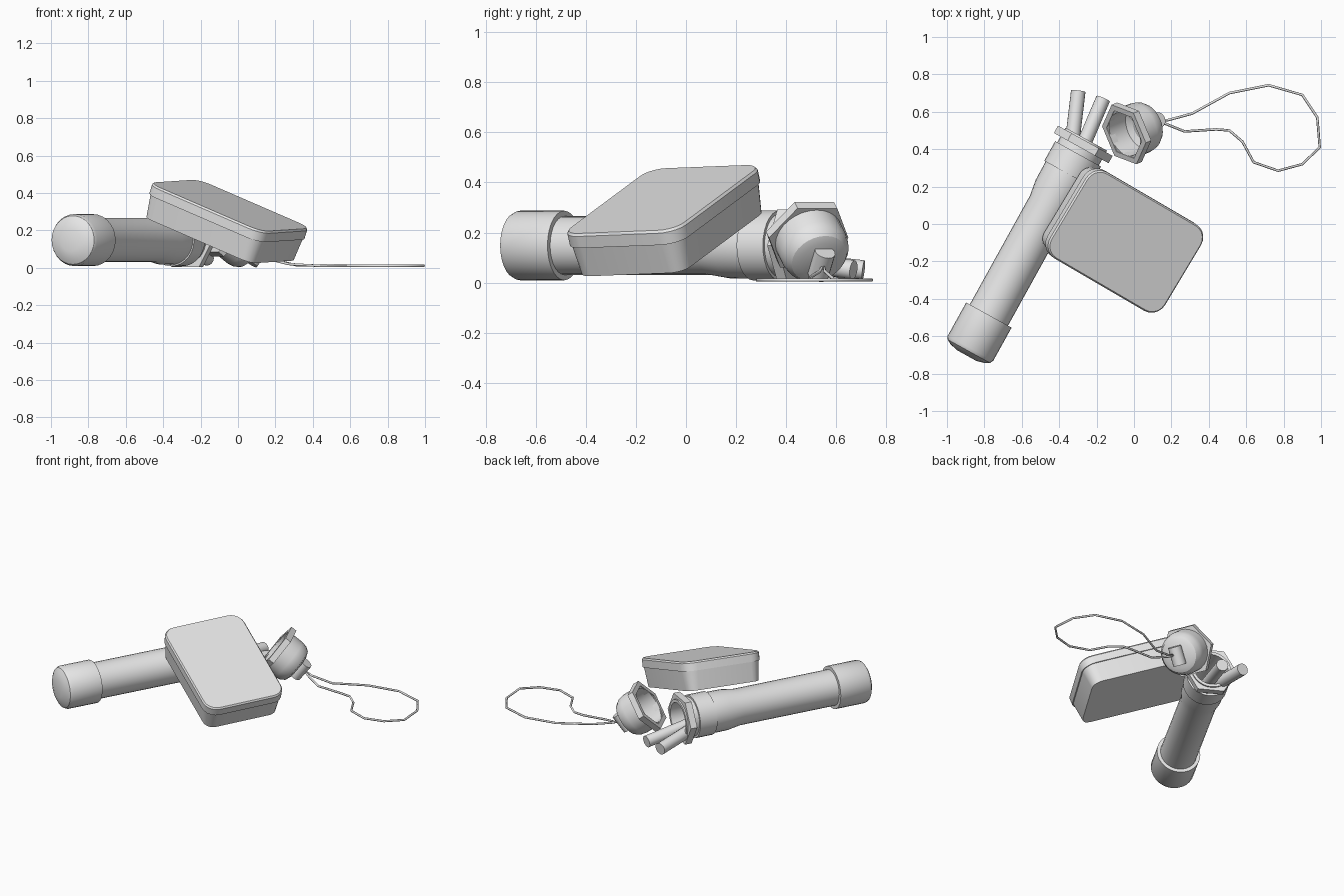
import bpy, bmesh, math
from mathutils import Vector, Matrix

cube = bpy.data.objects.get("Cube")
if cube:
    bpy.data.objects.remove(cube)

grey = bpy.data.materials.new("plain_grey")
grey.use_nodes = True
grey.diffuse_color = (0.8, 0.8, 0.8, 1)
grey.node_tree.nodes["Principled BSDF"].inputs["Base Color"].default_value = (0.8, 0.8, 0.8, 1)


def frame(origin, axis):
    """Matrix whose local z follows the axis and whose local x stays level."""
    z = Vector(axis).normalized()
    x = z.cross(Vector((0, 0, 1)))
    x = x.normalized() if x.length > 0.01 else Vector((1, 0, 0))
    m = Matrix((x, z.cross(x), z)).transposed().to_4x4()
    m.translation = Vector(origin)
    return m


def loft(name, rings, matrix, closed=False):
    """Skin a stack of equal point rings; closed joins last to first, else ends are filled."""
    bm = bmesh.new()
    loops = [[bm.verts.new(p) for p in ring] for ring in rings]
    n = len(loops[0])
    pairs = list(zip(loops, loops[1:]))
    if closed:
        pairs.append((loops[-1], loops[0]))
    else:
        bm.faces.new(loops[0])
        bm.faces.new(loops[-1])
    for a, b in pairs:
        for i in range(n):
            j = (i + 1) % n
            bm.faces.new((a[i], a[j], b[j], b[i]))
    bmesh.ops.recalc_face_normals(bm, faces=bm.faces)
    mesh = bpy.data.meshes.new(name)
    bm.to_mesh(mesh)
    bm.free()
    mesh.materials.append(grey)
    obj = bpy.data.objects.new(name, mesh)
    obj.matrix_world = matrix
    bpy.context.collection.objects.link(obj)
    bpy.ops.object.select_all(action='DESELECT')
    obj.select_set(True)
    bpy.context.view_layer.objects.active = obj
    bpy.ops.object.shade_smooth_by_angle(angle=math.radians(32))
    return obj


def turned(name, profile, matrix, sides=28, closed=False):
    """Revolve (radius, height) pairs around local z."""
    rings = [[(r * math.cos(math.tau * i / sides), r * math.sin(math.tau * i / sides), h)
              for i in range(sides)] for r, h in profile]
    return loft(name, rings, matrix, closed)


def rod(name, start, end, radius, sides=16):
    start, end = Vector(start), Vector(end)
    turned(name, [(radius, 0), (radius, (end - start).length)], frame(start, end - start), sides)


def rounded_rect(length, width, radius, inset, height, steps=5):
    a, b, r = length / 2 - inset, width / 2 - inset, radius - inset
    pts = []
    for k, (sx, sy) in enumerate([(1, 1), (-1, 1), (-1, -1), (1, -1)]):
        for i in range(steps + 1):
            t = math.pi / 2 * (k + i / steps)
            pts.append((sx * (a - r) + r * math.cos(t), sy * (b - r) + r * math.sin(t), height))
    return pts


# Long container: domed end cap, hollow tube with flared mouth, collar and hex ring
tube = frame((-0.88, -0.675, 0.148), (0.484, 0.875, 0))
turned("tube_end_cap", [(0.06, -0.032), (0.105, -0.02), (0.13, -0.006), (0.139, 0.012),
                        (0.139, 0.215), (0.115, 0.215)], tube)
turned("tube_body", [(0.117, 0.2), (0.117, 0.88), (0.131, 0.97), (0.132, 1.08), (0.14, 1.08),
                     (0.14, 1.2), (0.127, 1.2), (0.127, 1.29), (0.108, 1.29), (0.108, 0.9),
                     (0.1, 0.88), (0.1, 0.2)], tube, closed=True)
turned("tube_hex_ring", [(0.167, 1.235), (0.167, 1.28), (0.126, 1.28), (0.126, 1.235)],
       tube, 6, True)

# Two sticks poking out of the mouth
rod("stick_straight", (-0.347, 0.3, 0.098), (-0.298, 0.71, 0.05), 0.039)
rod("stick_slanted", (-0.297, 0.36, 0.098), (-0.165, 0.67, 0.05), 0.039)

# Loose screw cap lying tilted, mouth up
cap = frame((-0.05, 0.48, 0.2), (0.72, 0.3, -0.6))
turned("screw_cap", [(0.085, 0.185), (0.115, 0.172), (0.133, 0.145), (0.14, 0.11), (0.14, 0),
                     (0.122, 0), (0.122, 0.12), (0.09, 0.14)], cap)
turned("screw_cap_hex_ring", [(0.172, -0.005), (0.172, 0.035), (0.138, 0.035), (0.138, -0.005)],
       cap, 6, True)

# Cross pin on the closed end that holds the cord
rod("cord_pin", cap @ Vector((0, 0.06, 0.205)), cap @ Vector((0, -0.06, 0.205)), 0.042)

# Cord loop lying on the ground
path = [(0.12, 0.55, 0.07), (0.18, 0.555, 0.045), (0.31, 0.59, 0.014), (0.51, 0.7, 0.01),
        (0.72, 0.742, 0.01), (0.9, 0.69, 0.01), (0.98, 0.57, 0.01), (0.993, 0.41, 0.01),
        (0.9, 0.32, 0.01), (0.77, 0.285, 0.01), (0.64, 0.33, 0.01), (0.58, 0.44, 0.01),
        (0.51, 0.5, 0.01), (0.44, 0.506, 0.01), (0.27, 0.495, 0.02), (0.17, 0.535, 0.045)]
curve = bpy.data.curves.new("cord_loop", 'CURVE')
curve.dimensions = '3D'
curve.bevel_depth = 0.007
curve.bevel_resolution = 1
spline = curve.splines.new('POLY')
spline.points.add(len(path) - 1)
for point, co in zip(spline.points, path):
    point.co = (*co, 1)
spline.use_cyclic_u = True
curve.materials.append(grey)
bpy.context.collection.objects.link(bpy.data.objects.new("cord_loop", curve))

# Tin leaning on the tube: tapered tray and slightly wider lid
u = Vector((0.6, -0.35, -0.26)).normalized()
n = u.cross(Vector((0.27, 0.46, 0.02))).normalized()
tin = Matrix((u, n.cross(u), n)).transposed().to_4x4()
tin.translation = (-0.042, -0.096, 0.333)


def slab(name, sections):
    loft(name, [rounded_rect(0.76, 0.54, 0.085, i, h) for i, h in sections], tin)


slab("tin_lid", [(0.008, 0), (0, -0.01), (0, -0.06)])
slab("tin_tray", [(0.007, -0.055), (0.022, -0.188)])
